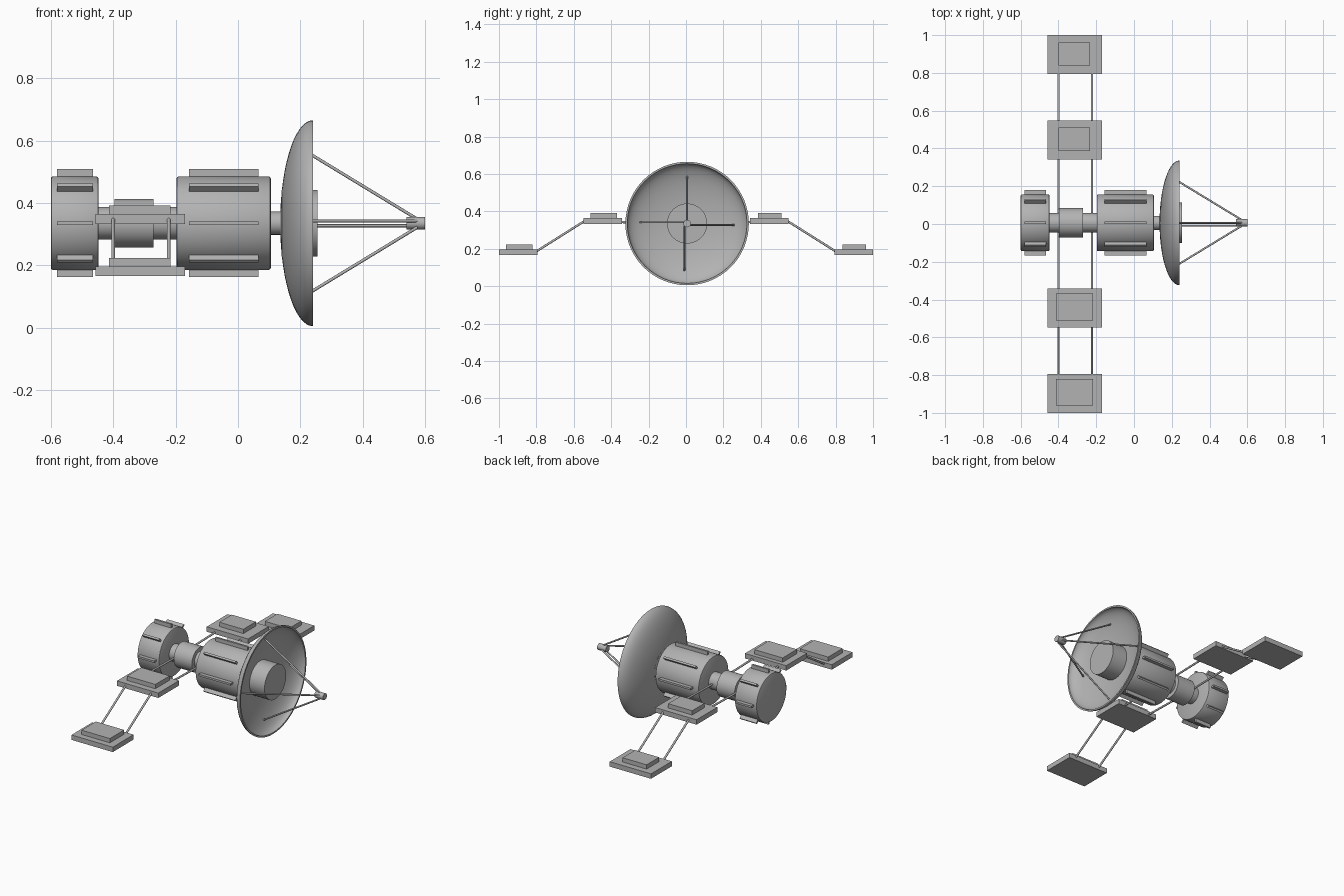
import bpy, bmesh, math
from mathutils import Vector, Matrix

if "Cube" in bpy.data.objects:
    bpy.data.objects.remove(bpy.data.objects["Cube"])

AXIS = Vector((0, 0.006, 0.335))   # long axis of the craft, along x

grey = bpy.data.materials.new("metal grey")
grey.use_nodes = True
grey.diffuse_color = (0.45, 0.45, 0.45, 1)
grey.node_tree.nodes["Principled BSDF"].inputs["Base Color"].default_value = grey.diffuse_color


def finish(name, bm, smooth=True):
    bmesh.ops.recalc_face_normals(bm, faces=bm.faces)
    mesh = bpy.data.meshes.new(name)
    bm.to_mesh(mesh)
    bm.free()
    mesh.materials.append(grey)
    if smooth:
        mesh.shade_smooth()
        mesh.set_sharp_from_angle(angle=math.radians(35))
    obj = bpy.data.objects.new(name, mesh)
    bpy.context.collection.objects.link(obj)
    return obj


def lathe(name, profile, steps=48):
    """Turn (x, radius) points around the long axis."""
    bm = bmesh.new()
    verts = [bm.verts.new(AXIS + Vector((x, 0, r))) for x, r in profile]
    edges = [bm.edges.new(pair) for pair in zip(verts, verts[1:])]
    bmesh.ops.spin(bm, geom=verts + edges, cent=AXIS, axis=(1, 0, 0),
                   angle=math.tau, steps=steps)
    bmesh.ops.remove_doubles(bm, verts=bm.verts, dist=0.0001)
    return finish(name, bm)


def cylinder(name, x0, x1, r, bevel=0.0, steps=48):
    pts = [(x0, 0), (x0, r - bevel)]
    if bevel:
        pts += [(x0 + bevel * 0.3, r - bevel * 0.3), (x0 + bevel, r),
                (x1 - bevel, r), (x1 - bevel * 0.3, r - bevel * 0.3)]
    else:
        pts += [(x0, r)]
    return lathe(name, pts + [(x1, r - bevel), (x1, 0)], steps)


def add_box(bm, low, high, turn=Matrix()):
    low, high = Vector(low), Vector(high)
    place = Matrix.Translation((low + high) / 2) @ Matrix.Diagonal((high - low).to_4d())
    bmesh.ops.create_cube(bm, size=1, matrix=turn @ place)


def box(name, low, high):
    bm = bmesh.new()
    add_box(bm, low, high)
    return finish(name, bm, False)


def rod(name, a, b, r=0.006):
    a, b = Vector(a), Vector(b)
    bm = bmesh.new()
    turn = (b - a).to_track_quat('Z', 'Y').to_matrix().to_4x4()
    bmesh.ops.create_cone(bm, cap_ends=True, segments=12, radius1=r, radius2=r,
                          depth=(b - a).length,
                          matrix=Matrix.Translation((a + b) / 2) @ turn)
    return finish(name, bm)


def fins(name, x0, x1):
    """Eight narrow ribs around a drum."""
    bm = bmesh.new()
    for i in range(8):
        turn = Matrix.Translation(AXIS) @ Matrix.Rotation(i * math.tau / 8, 4, 'X')
        add_box(bm, (x0, -0.006, 0.13), (x1, 0.006, 0.173), turn)
    return finish(name, bm, False)


# Body drums, ribs and connecting tubes
cylinder("rear_drum", -0.6, -0.447, 0.15, 0.007)
cylinder("main_drum", -0.197, 0.105, 0.15, 0.007)
fins("rear_drum_ribs", -0.58, -0.465)
fins("main_drum_ribs", -0.157, 0.065)
cylinder("rear_tube", -0.46, -0.18, 0.052)
cylinder("tube_collar", -0.396, -0.271, 0.078)
cylinder("dish_neck", 0.09, 0.15, 0.037)

# Dish: outer bowl out to the rim, then back along the inside
RIM_X, RIM_R, DEPTH, WALL = 0.24, 0.33, 0.105, 0.01
turns = [math.radians(a) for a in range(0, 91, 6)]
outer = [(RIM_X - DEPTH * math.cos(a), RIM_R * math.sin(a)) for a in turns]
inner = [(RIM_X - (DEPTH - WALL) * math.cos(a), (RIM_R - WALL) * math.sin(a)) for a in turns]
lathe("dish", outer + inner[::-1], 64)
cylinder("dish_hub", 0.14, 0.255, 0.107)

# Feed horn on four struts
cylinder("feed_horn", 0.54, 0.6, 0.02, steps=24)
for name, out, shift in (("top", (0, 0, 1), (0, 0, 0)),
                         ("bottom", (0, 0, -1), (0, -0.015, 0)),
                         ("left", (0, 1, 0), (0, 0, -0.008)),
                         ("right", (0, -1, 0), (0, 0, 0.007))):
    out, base = Vector(out), AXIS + Vector(shift)
    rod(name + "_strut", base + out * 0.25 + Vector((0.185, 0, 0)),
        base + out * 0.013 + Vector((0.575, 0, 0)), 0.005)

# Panels on each side: slab with a raised plate, joined by pairs of rods
for side, s, x0, x1 in (("left", 1, -0.4, -0.233), ("right", -1, -0.414, -0.217)):
    for part, near, z in (("inner", 0.342, 0.333), ("outer", 0.794, 0.166)):
        far = near + 0.206
        box(f"{side}_{part}_panel", (-0.457, s * near, z), (-0.17, s * far, z + 0.031))
        start = near + (0.044 if s > 0 else 0.026)
        box(f"{side}_{part}_plate", (x0, s * start, z + 0.031),
            (x1, s * (far - 0.038), z + 0.058))
    for end, x in (("rear", -0.4), ("front", -0.222)):
        rod(f"{side}_{end}_inner_rod", (x, 0, 0.335), (x, s * 0.36, 0.343))
        rod(f"{side}_{end}_outer_rod", (x, s * 0.54, 0.35), (x, s * 0.81, 0.18))
